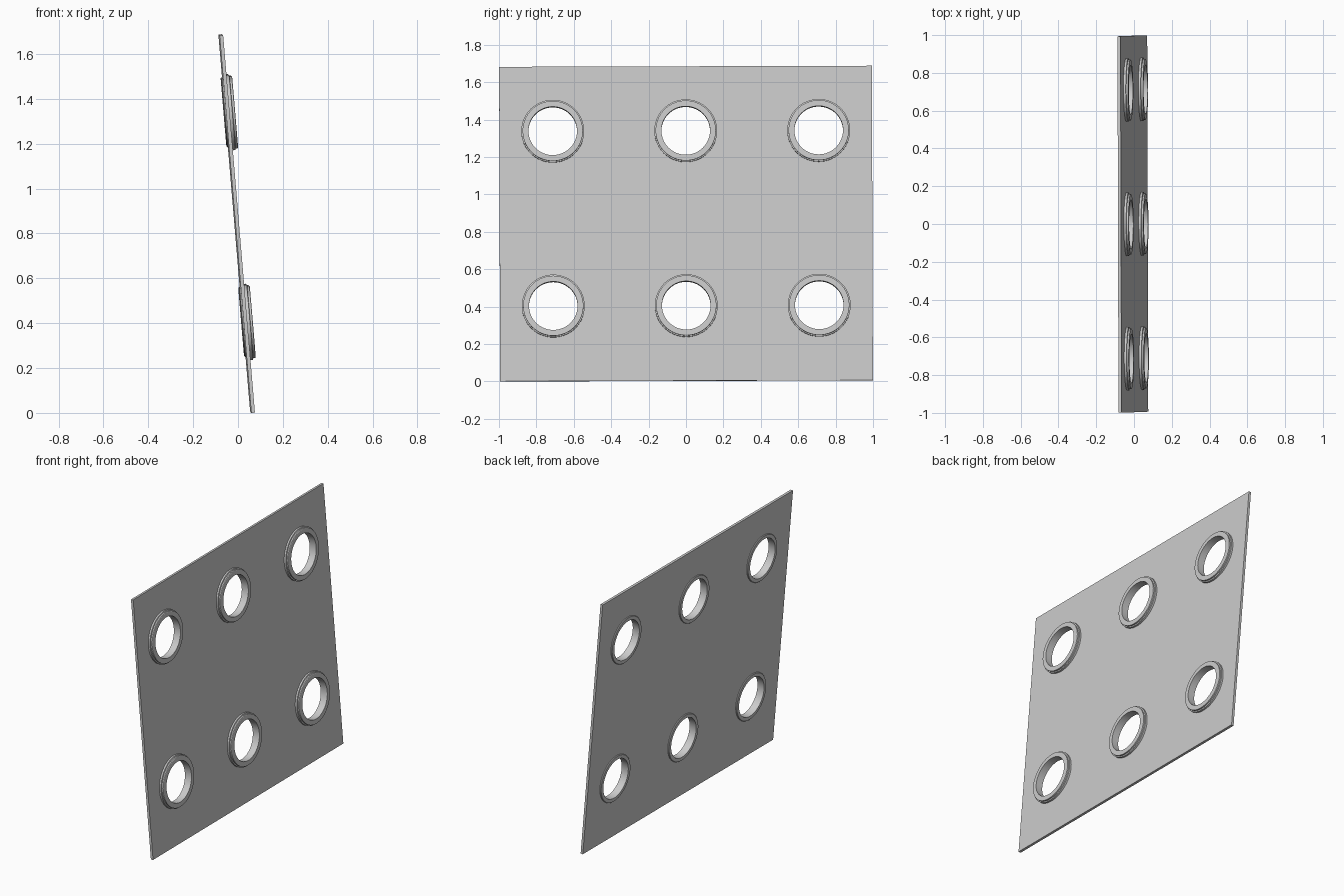
import bpy, bmesh
from math import cos, sin, tau
from mathutils import Matrix, Euler

cube = bpy.data.objects.get("Cube")
if cube:
    bpy.data.objects.remove(cube)

WIDTH, HEIGHT, THICK = 1.993, 1.687, 0.016
SEGMENTS = 64
CENTRES = [(y, z) for z in (-0.441, 0.497) for y in (-0.711, 0, 0.711)]
# Leaning pose shared by every part; local x is the sheet's normal
POSE = Matrix.Translation((-0.006, 0, 0.844)) @ Euler((0.003, -0.084, 0.0025)).to_matrix().to_4x4()

grey = bpy.data.materials.new("light grey")
grey.use_nodes = True
grey.diffuse_color = (0.6, 0.6, 0.6, 1)
grey.node_tree.nodes["Principled BSDF"].inputs["Base Color"].default_value = (0.6, 0.6, 0.6, 1)


def make_object(name, bm, matrix):
    mesh = bpy.data.meshes.new(name)
    bm.to_mesh(mesh)
    bm.free()
    mesh.materials.append(grey)
    obj = bpy.data.objects.new(name, mesh)
    obj.matrix_world = matrix
    bpy.context.collection.objects.link(obj)
    return obj


def add_loop(bm, points):
    verts = [bm.verts.new(p) for p in points]
    for a, b in zip(verts, verts[1:] + verts[:1]):
        bm.edges.new((a, b))


def circle(radius, x=0, y=0, z=0):
    return [(x, y + radius * cos(tau * i / SEGMENTS), z + radius * sin(tau * i / SEGMENTS))
            for i in range(SEGMENTS)]


# Thin sheet with six round openings
bm = bmesh.new()
add_loop(bm, [(0, a * WIDTH / 2, b * HEIGHT / 2) for a, b in ((-1, -1), (1, -1), (1, 1), (-1, 1))])
for y, z in CENTRES:
    add_loop(bm, circle(0.14, 0, y, z))
bmesh.ops.triangle_fill(bm, edges=bm.edges[:], use_beauty=True, normal=(1, 0, 0))
sheet = make_object("sheet", bm, POSE)
solid = sheet.modifiers.new("thickness", "SOLIDIFY")
solid.thickness = THICK
solid.offset = 0

# Stepped grommet lining each opening: (radius, distance along the normal)
PROFILE = [(0.130, -0.015), (0.152, -0.015), (0.155, -0.012), (0.155, 0.006),
           (0.168, 0.006), (0.168, 0.020), (0.161, 0.022), (0.161, 0.031),
           (0.158, 0.033), (0.130, 0.033)]
for n, (y, z) in enumerate(CENTRES):
    bm = bmesh.new()
    rings = [[bm.verts.new(p) for p in circle(r, x)] for r, x in PROFILE]
    for a, b in zip(rings, rings[1:] + rings[:1]):
        for i in range(SEGMENTS):
            j = (i + 1) % SEGMENTS
            bm.faces.new((a[i], a[j], b[j], b[i]))
    bmesh.ops.recalc_face_normals(bm, faces=bm.faces[:])
    row = "lower" if n < 3 else "upper"
    column = ("front", "middle", "back")[n % 3]
    ring = make_object(f"{row}_{column}_ring", bm, POSE @ Matrix.Translation((0, y, z)))
    bpy.ops.object.select_all(action="DESELECT")
    ring.select_set(True)
    bpy.context.view_layer.objects.active = ring
    bpy.ops.object.shade_smooth_by_angle(angle=0.5)
